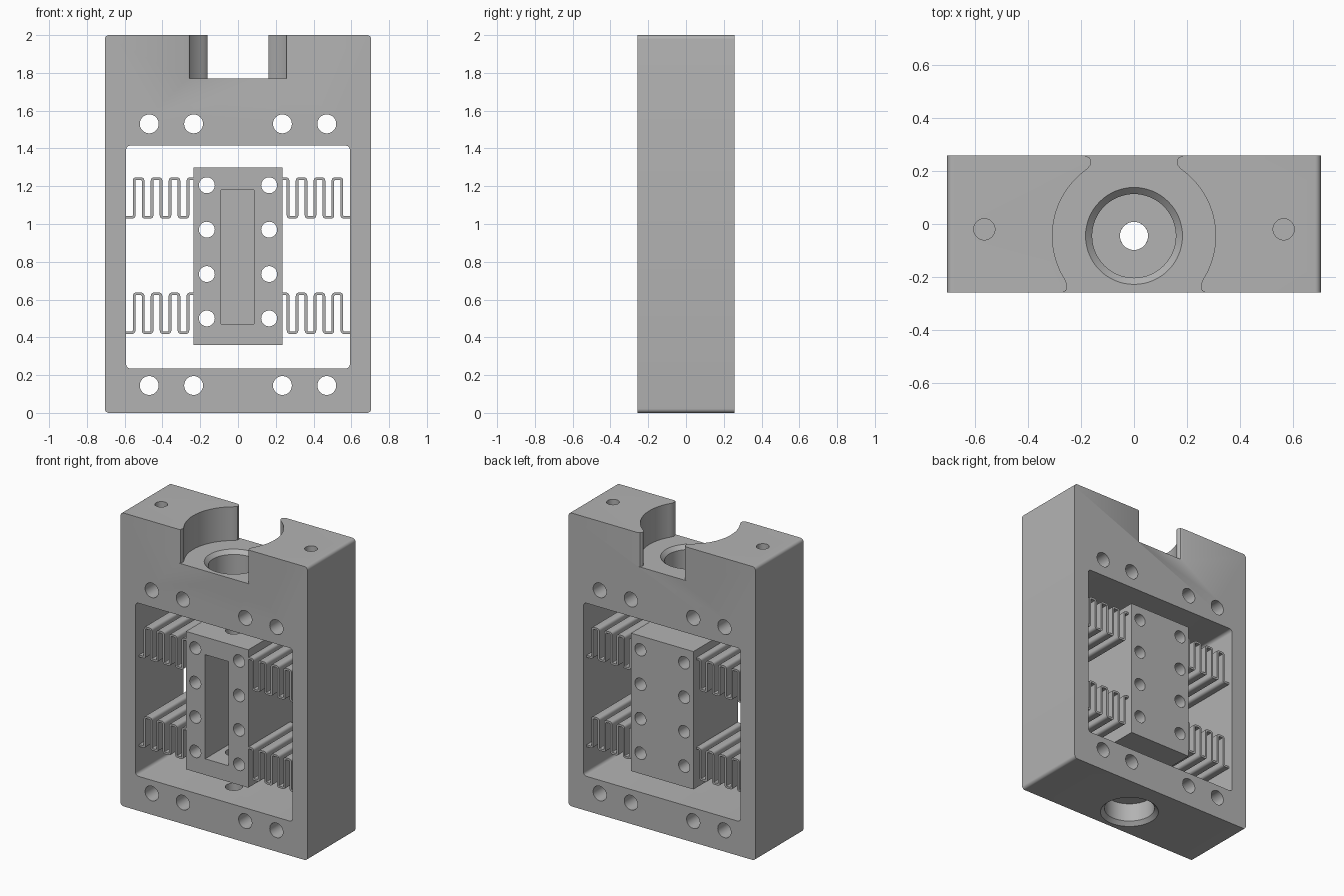
import bpy, bmesh, math
from mathutils import Vector

if "Cube" in bpy.data.objects:
    bpy.data.objects.remove(bpy.data.objects["Cube"], do_unlink=True)

metal = bpy.data.materials.new("plain grey metal")
metal.use_nodes = True
GREY = (0.45, 0.45, 0.45, 1)
metal.diffuse_color = GREY
metal.node_tree.nodes["Principled BSDF"].inputs["Base Color"].default_value = GREY

D = 0.258          # half depth of the frame
BORE_Y = -0.045    # shared axis of the vertical bores


def finish(name, bm):
    bmesh.ops.recalc_face_normals(bm, faces=bm.faces)
    mesh = bpy.data.meshes.new(name)
    bm.to_mesh(mesh)
    bm.free()
    mesh.materials.append(metal)
    obj = bpy.data.objects.new(name, mesh)
    bpy.context.collection.objects.link(obj)
    return obj


def prism(name, pts, lo, hi, axis="y"):
    """Extrude a closed 2D profile along y (points are x, z) or z (points are x, y)."""
    bm = bmesh.new()
    place = (lambda p, h: (p[0], h, p[1])) if axis == "y" else (lambda p, h: (p[0], p[1], h))
    a = [bm.verts.new(place(p, lo)) for p in pts]
    b = [bm.verts.new(place(p, hi)) for p in pts]
    bm.faces.new(a)
    bm.faces.new(b[::-1])
    for i in range(len(pts)):
        j = (i + 1) % len(pts)
        bm.faces.new((a[i], a[j], b[j], b[i]))
    return finish(name, bm)


def circle(cx, cy, r, n=40):
    return [(cx + r * math.cos(math.tau * i / n), cy + r * math.sin(math.tau * i / n)) for i in range(n)]


def rect(x0, x1, z0, z1, r=0):
    if not r:
        return [(x0, z0), (x1, z0), (x1, z1), (x0, z1)]
    corners = [(x1 - r, z1 - r), (x0 + r, z1 - r), (x0 + r, z0 + r), (x1 - r, z0 + r)]
    return [(cx + r * math.cos(a), cz + r * math.sin(a))
            for k, (cx, cz) in enumerate(corners)
            for a in [math.pi / 2 * (k + i / 6) for i in range(7)]]


def lathe(name, profile, cy, n=64):
    """Solid of revolution about a vertical axis from (radius, height) pairs."""
    bm = bmesh.new()
    rings = [[bm.verts.new((x, y, z)) for x, y in circle(0, cy, r, n)] for r, z in profile]
    bm.faces.new(rings[0])
    bm.faces.new(rings[-1])
    for a, b in zip(rings, rings[1:]):
        for i in range(n):
            j = (i + 1) % n
            bm.faces.new((a[i], a[j], b[j], b[i]))
    return finish(name, bm)


def bake(obj):
    """Apply all modifiers and shade smooth with sharp edges kept."""
    deps = bpy.context.evaluated_depsgraph_get()
    mesh = bpy.data.meshes.new_from_object(obj.evaluated_get(deps))
    obj.modifiers.clear()
    obj.data = mesh
    bpy.ops.object.select_all(action="DESELECT")
    obj.select_set(True)
    bpy.context.view_layer.objects.active = obj
    bpy.ops.object.shade_smooth_by_angle(angle=math.radians(30))


def cut(obj, cutters):
    for c in cutters:
        m = obj.modifiers.new("cut", "BOOLEAN")
        m.operation, m.solver, m.object = "DIFFERENCE", "EXACT", c
    bake(obj)
    for c in cutters:
        bpy.data.objects.remove(c, do_unlink=True)


# Outer frame with its window
frame = prism("frame", rect(-0.705, 0.705, 0, 2, 0.022), -D, D)
cutters = [prism("window_cutter", rect(-0.592, 0.592, 0.235, 1.415, 0.022), -1, 1)]

# Cross holes above and below the window
for x in (-0.47, -0.235, 0.235, 0.47):
    for z in (0.145, 1.53):
        cutters.append(prism("cross_hole_cutter", circle(x, z, 0.05), -1, 1))

# Round notch in the top, with rounded lips at both openings
R = 0.308
a0, a1 = math.asin(-0.165 / R), math.asin(0.25 / R)
arc = [(R * math.cos(a), BORE_Y + R * math.sin(a))
       for a in [a0 + (a1 - a0) * i / 28 for i in range(29)]]
half = ([(0.27, -0.3), (0.268, -0.258), (0.258, -0.253), (0.253, -0.243), (0.253, -0.228)] + arc
        + [(0.169, 0.216), (0.162, 0.226), (0.162, 0.24), (0.17, 0.252), (0.185, 0.258), (0.185, 0.3)])
cutters.append(prism("notch_cutter", half + [(-x, y) for x, y in reversed(half)], 1.77, 2.1, "z"))

# Chamfered bores at the top and the bottom, each with a narrow through hole
cutters.append(lathe("top_bore_cutter", [(0.053, 1.38), (0.053, 1.55), (0.158, 1.55),
                                         (0.158, 1.745), (0.183, 1.77), (0.183, 1.85)], BORE_Y))
cutters.append(lathe("bottom_bore_cutter", [(0.183, -0.05), (0.183, 0), (0.158, 0.025),
                                            (0.158, 0.15), (0.053, 0.15), (0.053, 0.3)], BORE_Y))

# Blind holes in the top
for x in (-0.565, 0.565):
    cutters.append(prism("top_hole_cutter", circle(x, -0.02, 0.04), 1.75, 2.1, "z"))
cut(frame, cutters)

# Central block with front pocket, cross holes and vertical hole
block = prism("central_block", rect(-0.235, 0.235, 0.36, 1.3), -0.225, 0.256)
cutters = [prism("pocket_cutter", rect(-0.09, 0.085, 0.47, 1.18), -0.5, 0.15),
           prism("shaft_cutter", circle(0, BORE_Y, 0.053), 0.2, 1.5, "z")]
for x in (-0.165, 0.165):
    for i in range(4):
        cutters.append(prism("block_hole_cutter", circle(x, 0.5 + 0.235 * i, 0.042), -1, 1))
cut(block, cutters)


def rounded(path, r=0.012, steps=4):
    """Replace each inner corner of a path with a small curve."""
    out = [path[0]]
    for p, q, s in zip(path, path[1:], path[2:]):
        a, b = q + (p - q).normalized() * r, q + (s - q).normalized() * r
        for i in range(steps + 1):
            t = i / steps
            out.append(a * (1 - t) ** 2 + q * 2 * t * (1 - t) + b * t ** 2)
    return out + [path[-1]]


# Folded leaf springs that hold the block in the frame
def spring(name, side, low, high):
    path = [Vector((0.225, high))]
    for i in range(7):
        x = 0.265 + 0.0475 * i
        ends = [Vector((x, high)), Vector((x, low))]
        path += ends if i % 2 == 0 else ends[::-1]
    path.append(Vector((0.6, low)))
    bm = bmesh.new()
    rows = [[bm.verts.new((side * p.x, y, p.y)) for y in (-0.22, 0.225)] for p in rounded(path)]
    for a, b in zip(rows, rows[1:]):
        bm.faces.new((a[0], a[1], b[1], b[0]))
    obj = finish(name, bm)
    m = obj.modifiers.new("thickness", "SOLIDIFY")
    m.thickness, m.offset, m.use_even_offset = 0.014, 0, True
    bake(obj)


for side, label in ((1, "left"), (-1, "right")):
    spring("upper_spring_" + label, side, 1.035, 1.24)
    spring("lower_spring_" + label, side, 0.425, 0.63)
